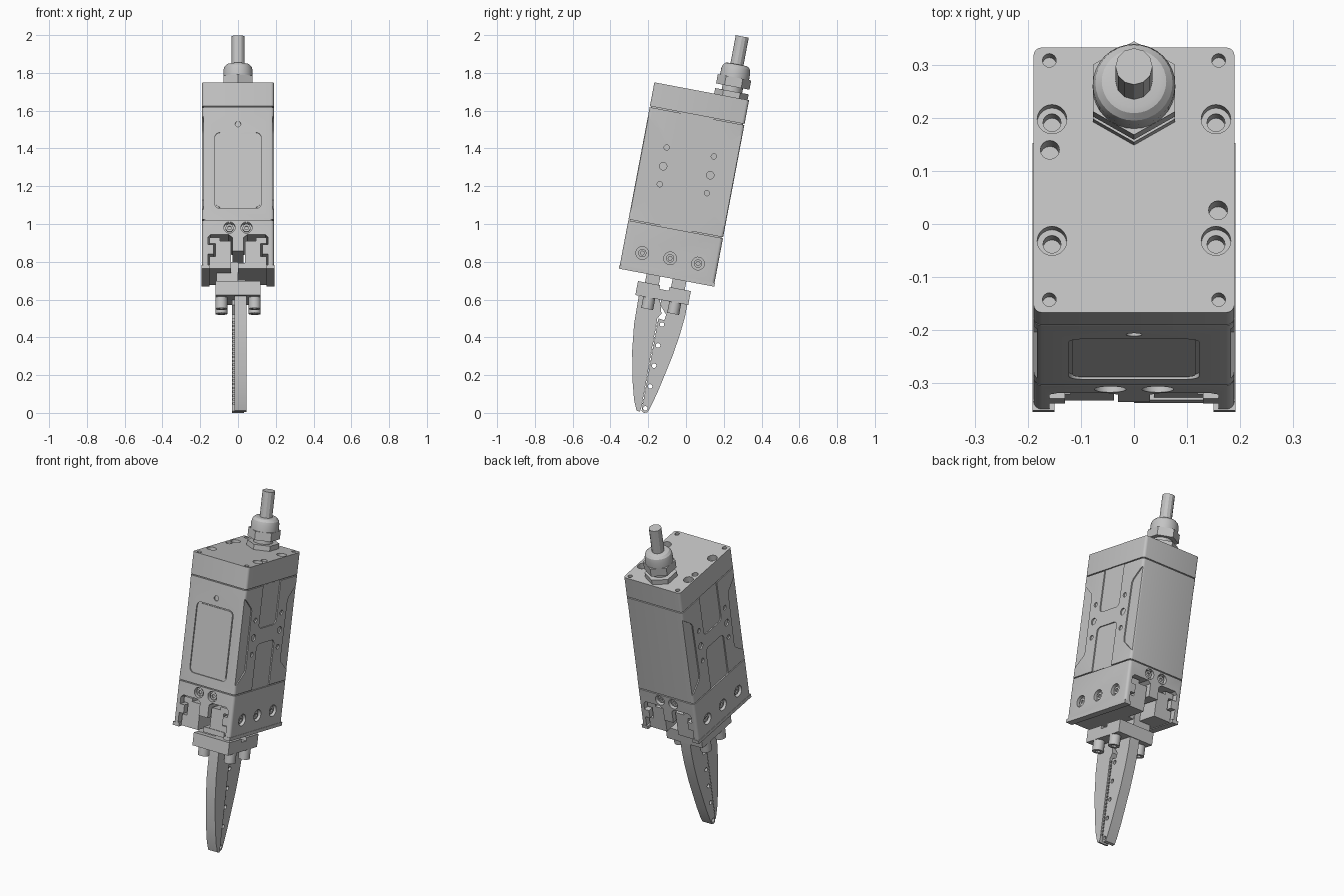
import bpy, bmesh, math
from mathutils import Matrix, Vector

if "Cube" in bpy.data.objects:
    bpy.data.objects.remove(bpy.data.objects["Cube"], do_unlink=True)

grey = bpy.data.materials.new("machined_grey")
grey.diffuse_color = (0.55, 0.55, 0.55, 1)
grey.use_nodes = True
grey.node_tree.nodes["Principled BSDF"].inputs["Base Color"].default_value = (0.55, 0.55, 0.55, 1)

# Leaning frame: x across, u depth, w along the tool, origin under the housing
TILT = Matrix.Translation((0, -0.1025, 0.72)) @ Matrix.Rotation(math.radians(-10.7), 4, 'X')
parts = []


def finish(name, bm):
    bmesh.ops.recalc_face_normals(bm, faces=bm.faces)
    me = bpy.data.meshes.new(name)
    bm.to_mesh(me)
    bm.free()
    me.materials.append(grey)
    ob = bpy.data.objects.new(name, me)
    bpy.context.scene.collection.objects.link(ob)
    return ob


def prism(name, pts, axis, a, b, tilt=True, keep=True):
    """Extrude a 2D outline along an axis from a to b."""
    place = {'x': lambda p, t: (t, p[0], p[1]),
             'y': lambda p, t: (p[0], t, p[1]),
             'z': lambda p, t: (p[0], p[1], t)}[axis]
    bm = bmesh.new()
    lo = [bm.verts.new(place(p, a)) for p in pts]
    hi = [bm.verts.new(place(p, b)) for p in pts]
    bm.faces.new(lo)
    bm.faces.new(hi)
    for i in range(len(pts)):
        j = (i + 1) % len(pts)
        bm.faces.new((lo[i], lo[j], hi[j], hi[i]))
    ob = finish(name, bm)
    if keep:
        parts.append((ob, tilt))
    return ob


def circle(cx, cy, r, n=20, start=0.0):
    return [(cx + r * math.cos(start + math.tau * i / n),
             cy + r * math.sin(start + math.tau * i / n)) for i in range(n)]


def rrect(cx, cy, hx, hy, r, n=4):
    pts = []
    for k, (sx, sy) in enumerate([(1, 1), (-1, 1), (-1, -1), (1, -1)]):
        for i in range(n + 1):
            t = math.pi / 2 * (k + i / n)
            pts.append((cx + sx * (hx - r) + r * math.cos(t),
                        cy + sy * (hy - r) + r * math.sin(t)))
    return pts


def box(x0, x1, y0, y1):
    return [(x0, y0), (x1, y0), (x1, y1), (x0, y1)]


def cut(target, pts, axis, a, b):
    """Subtract an extruded outline and discard the cutter."""
    tool = prism("cutter", pts, axis, a, b, keep=False)
    tool.hide_render = True
    mod = target.modifiers.new("cut", 'BOOLEAN')
    mod.operation, mod.solver, mod.object = 'DIFFERENCE', 'EXACT', tool
    dg = bpy.context.evaluated_depsgraph_get()
    me = bpy.data.meshes.new_from_object(target.evaluated_get(dg))
    target.modifiers.clear()
    target.data = me
    bpy.data.objects.remove(tool, do_unlink=True)


# Housing: three blocks with thin seams between them
section = rrect(0, 0, 0.19, 0.255, 0.016)
top_cover = prism("top_cover", section, 'z', 0.872, 1.0)
housing = prism("housing", section, 'z', 0.262, 0.866)
jaw_block = prism("jaw_block", section, 'z', 0.0, 0.256)
prism("seam_core", rrect(0, 0, 0.182, 0.247, 0.012), 'z', 0.24, 0.89)

# Holes in the top cover
for sx in (-1, 1):
    for su in (-1, 1):
        cut(top_cover, circle(sx * 0.16, su * 0.23, 0.013, 16), 'z', 0.96, 1.1)
        cut(top_cover, circle(sx * 0.155, su * 0.117, 0.028), 'z', 0.965, 1.1)
        cut(top_cover, circle(sx * 0.155, su * 0.117, 0.017, 16), 'z', 0.92, 1.1)
    cut(top_cover, circle(sx * 0.159, sx * -0.058, 0.018, 16), 'z', 0.94, 1.1)

# Side pockets and mounting holes on the housing
for s in (-1, 1):
    near, far = s * 0.183, s * 0.25
    cut(housing, rrect(0, 0.76, 0.085, 0.145, 0.025), 'x', near, far)
    cut(housing, rrect(0, 0.385, 0.085, 0.14, 0.025), 'x', near, far)
    for su in (-1, 1):
        edge = [(-0.3, 0.855), (-0.25, 0.815), (-0.185, 0.755), (-0.175, 0.735),
                (-0.17, 0.4), (-0.175, 0.38), (-0.25, 0.316), (-0.3, 0.276)]
        cut(housing, [(-su * u, w) for u, w in edge], 'x', near, far)
        for w, r in ((0.673, 0.014), (0.572, 0.02), (0.475, 0.014)):
            cut(housing, circle(su * 0.127, w, r, 16), 'x', s * 0.165, far)

# Front window panel sitting in a narrow groove, with an indicator hole above
cut(housing, rrect(0, 0.525, 0.123, 0.205, 0.028), 'y', -0.247, -0.3)
prism("front_panel", rrect(0, 0.525, 0.116, 0.198, 0.023), 'y', -0.245, -0.252)
cut(housing, circle(0, 0.775, 0.015, 16), 'y', -0.24, -0.3)

# Jaw block: slide channel open below and through front to back
half = [(0.03, 0.09), (0.03, 0.165), (0.05, 0.18), (0.145, 0.18), (0.16, 0.165),
        (0.16, 0.125), (0.13, 0.125), (0.13, 0.075), (0.16, 0.075),
        (0.16, -0.05)]
channel = half + [(-x, w) for x, w in reversed(half)]
cut(jaw_block, channel, 'y', -0.4, 0.4)

# Recessed cap screws on the sides, front and back of the jaw block
for s in (-1, 1):
    for u in (-0.15, 0, 0.15):
        cut(jaw_block, circle(u, 0.1, 0.034), 'x', s * 0.168, s * 0.3)
        screw = prism("side_screw", circle(u, 0.1, 0.022, 16), 'x', s * 0.165, s * 0.18)
        cut(screw, circle(u, 0.1, 0.011, 6), 'x', s * 0.172, s * 0.2)
    for x in (-0.045, 0.045):
        cut(jaw_block, circle(x, 0.218, 0.03), 'y', s * 0.23, s * 0.3)
        screw = prism("face_screw", circle(x, 0.218, 0.021, 16), 'y', s * 0.225, s * 0.244)
        cut(screw, circle(x, 0.218, 0.011, 6), 'y', s * 0.235, s * 0.3)

# Bottom edge strips
for s in (-1, 1):
    prism("bottom_strip", box(s * 0.15, s * 0.192, -0.257, 0.257), 'z', -0.004, 0.016)

# Sliding jaws, notched around the rails
jaw = [(0.038, 0.0), (0.15, 0.0), (0.15, 0.065), (0.12, 0.065), (0.12, 0.135),
       (0.15, 0.135), (0.15, 0.168), (0.095, 0.168), (0.095, 0.15), (0.038, 0.15)]
for side, s in (("left", 1), ("right", -1)):
    prism(side + "_jaw", [(s * x, w) for x, w in jaw], 'y', -0.235, 0.235)
prism("jaw_bridge", box(0.0, 0.14, 0.0, 0.03), 'y', -0.24, 0.1)

# Finger adapter, its posts and cap screws
adapter = prism("finger_adapter", box(-0.12, 0.12, -0.145, 0.14), 'z', -0.125, -0.05)
cut(adapter, box(-0.2, 0.2, -0.025, 0.025), 'z', -0.07, 0.0)
for u in (-0.07, 0.07):
    prism("adapter_post", box(-0.115, 0.0, u - 0.037, u + 0.037), 'z', -0.06, 0.06)
    for x in (-0.088, 0.088):
        screw = prism("adapter_screw", circle(x, u, 0.032), 'z', -0.186, -0.12)
        cut(screw, circle(x, u, 0.016, 6), 'z', -0.2, -0.165)

# Finger: front blade, curved rear blade, and the toothed line between them
prism("finger_front", [(-0.25, 0.62), (-0.275, 0.47), (-0.285, 0.33), (-0.283, 0.17),
                       (-0.275, 0.07), (-0.262, 0.012), (-0.245, 0.006), (-0.236, 0.03),
                       (-0.152, 0.5), (-0.13, 0.525), (-0.14, 0.62)],
      'x', -0.018, 0.045, tilt=False)
rear = prism("finger_rear", [(-0.235, 0.01), (-0.222, 0.0), (-0.205, 0.002), (-0.188, 0.03),
                             (-0.15, 0.11), (-0.111, 0.204), (-0.07, 0.305), (-0.032, 0.415),
                             (-0.005, 0.51), (0.012, 0.6), (-0.13, 0.62), (-0.135, 0.57),
                             (-0.105, 0.52), (-0.115, 0.49), (-0.146, 0.5)],
             'x', -0.033, 0.033, tilt=False)
for y, z in ((-0.127, 0.468), (-0.148, 0.357), (-0.169, 0.25), (-0.19, 0.14), (-0.215, 0.024)):
    cut(rear, circle(y, z, 0.012, 16), 'x', -0.2, 0.2)
start, end = Vector((-0.228, 0.05)), Vector((-0.15, 0.48))
for i in range(22):
    p = start.lerp(end, i / 21)
    prism("finger_tooth", [(p.x - 0.01, p.y - 0.006), (p.x + 0.006, p.y), (p.x - 0.01, p.y + 0.006)],
          'x', -0.03, 0.04, tilt=False)

# Cable gland: base nut, neck, clamp nut, domed cap and cable
GU = 0.157
prism("gland_base_nut", circle(0, GU, 0.09, 6, math.pi / 2), 'z', 1.0, 1.03)
prism("gland_neck", circle(0, GU, 0.055, 24), 'z', 1.02, 1.07)
prism("gland_clamp_nut", circle(0, GU, 0.09, 6, math.pi / 2), 'z', 1.055, 1.105)
bm = bmesh.new()
outline = [(0, 1.1), (0.078, 1.1), (0.078, 1.14), (0.073, 1.16), (0.061, 1.172),
           (0.05, 1.175), (0, 1.175)]
verts = [bm.verts.new((r, 0, w)) for r, w in outline]
edges = [bm.edges.new(e) for e in zip(verts, verts[1:])]
bmesh.ops.spin(bm, geom=verts + edges, cent=(0, 0, 0), axis=(0, 0, 1),
               angle=math.tau, steps=32)
bmesh.ops.remove_doubles(bm, verts=bm.verts, dist=0.0001)
bmesh.ops.translate(bm, verts=bm.verts, vec=(0, GU, 0))
parts.append((finish("gland_cap", bm), True))
prism("cable", circle(0, GU, 0.035, 12), 'z', 1.16, 1.325)

# Lean the tool and shade round walls smooth while edges stay sharp
bpy.ops.object.select_all(action='DESELECT')
for ob, tilt in parts:
    if tilt:
        ob.data.transform(TILT)
    ob.select_set(True)
bpy.context.view_layer.objects.active = parts[0][0]
bpy.ops.object.shade_smooth_by_angle(angle=math.radians(28))
